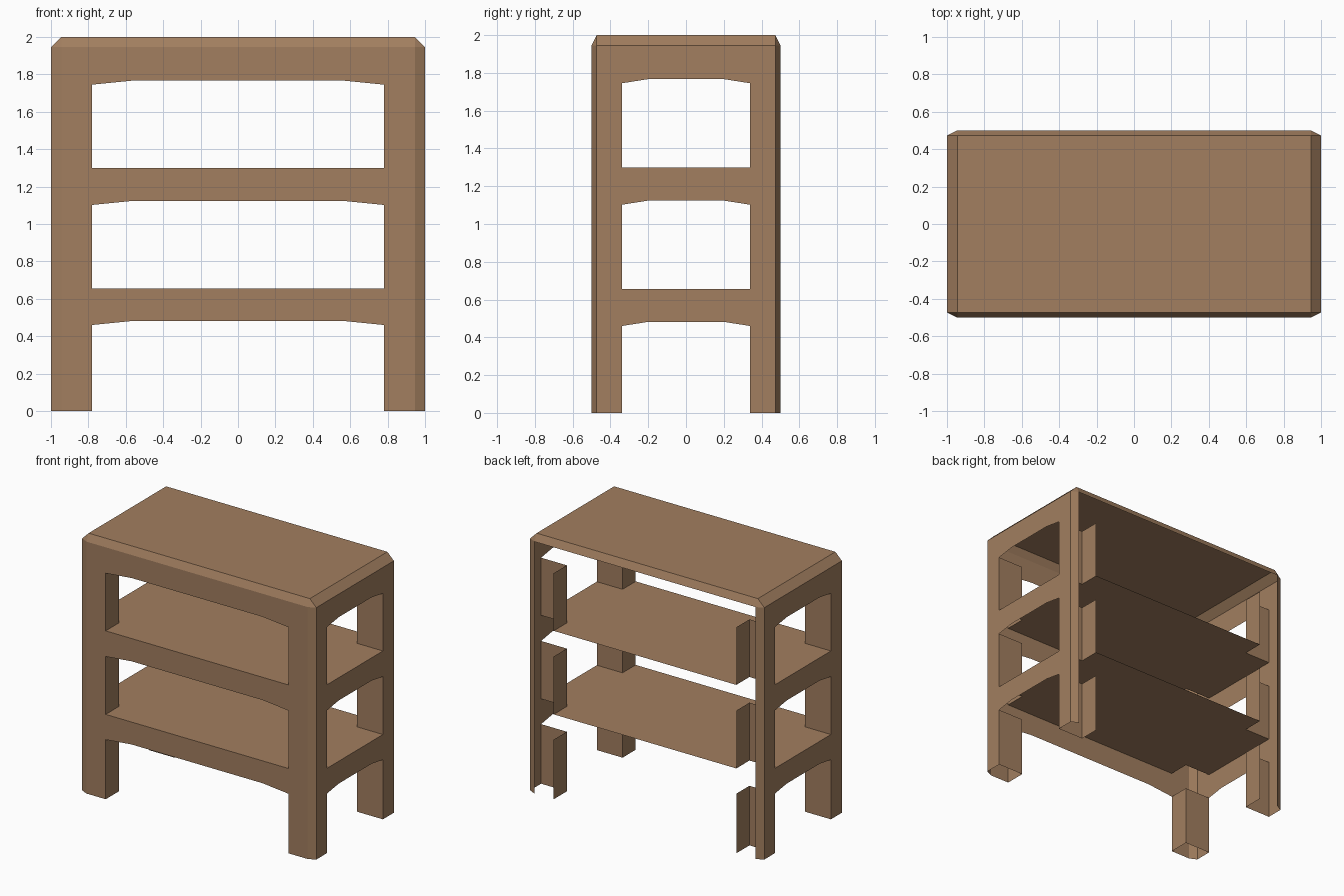
import bpy
import bmesh
from mathutils import Vector

if "Cube" in bpy.data.objects:
    bpy.data.objects.remove(bpy.data.objects["Cube"])

wood = bpy.data.materials.new("wood")
wood.diffuse_color = (0.36, 0.21, 0.115, 1)
wood.use_nodes = True
wood.node_tree.nodes["Principled BSDF"].inputs["Base Color"].default_value = wood.diffuse_color

X, Y, H = 1.0, 0.5, 2.0              # outer half sizes and height
CX, CY, CZ = 0.945, 0.473, 1.945     # where the chamfers begin
LX, LY = 0.78, 0.34                  # inner edges of the legs
AX, AY = 0.56, 0.20                  # flat part of the arches
RAILS = [(0.46, 0.482, 0.655), (1.102, 1.124, 1.30), (1.745, 1.767, CZ)]
GAPS = [(0, 0.46), (0.655, 1.102), (1.30, 1.745)]
SIGNS = (-1, 1)


def build(name, faces):
    """Make an object from (points, facing direction) pairs."""
    bm = bmesh.new()
    for pts, facing in faces:
        f = bm.faces.new([bm.verts.new(p) for p in pts])
        f.normal_update()
        if f.normal.dot(Vector(facing)) < 0:
            f.normal_flip()
    bmesh.ops.remove_doubles(bm, verts=bm.verts, dist=0.0001)
    mesh = bpy.data.meshes.new(name)
    bm.to_mesh(mesh)
    bm.free()
    mesh.materials.append(wood)
    obj = bpy.data.objects.new(name, mesh)
    bpy.context.collection.objects.link(obj)


def panel(name, outer, leg, arch, place, facing):
    """Two uprights and three arched rails in one plane."""
    shapes = []
    for s in SIGNS:
        shapes.append([(s * leg, 0), (s * outer, 0), (s * outer, CZ), (s * leg, CZ)])
    for low, mid, top in RAILS:
        shapes.append([(-leg, low), (-arch, mid), (arch, mid), (leg, low),
                       (leg, top), (-leg, top)])
    build(name, [([place(u, z) for u, z in shape], facing) for shape in shapes])


# Front and side panels; the back is open
panel("front_panel", CX, LX, AX, lambda u, z: (u, -Y, z), (0, -1, 0))
panel("right_panel", CY, LY, AY, lambda u, z: (X, u, z), (1, 0, 0))
panel("left_panel", CY, LY, AY, lambda u, z: (-X, u, z), (-1, 0, 0))

# Table top with bevelled rim and clipped corners
top = [([(-CX, -CY, H), (CX, -CY, H), (CX, CY, H), (-CX, CY, H)], (0, 0, 1))]
for s in SIGNS:
    top.append(([(-CX, s * CY, H), (CX, s * CY, H), (CX, s * Y, CZ), (-CX, s * Y, CZ)], (0, s, 1)))
    top.append(([(s * CX, -CY, H), (s * CX, CY, H), (s * X, CY, CZ), (s * X, -CY, CZ)], (s, 0, 1)))
    for t in SIGNS:
        top.append(([(s * CX, t * CY, H), (s * X, t * CY, CZ), (s * CX, t * Y, CZ)], (s, t, 1)))
build("table_top", top)

# Bevelled vertical corners and the inner linings of each leg
corners, linings = [], []
for s in SIGNS:
    for t in SIGNS:
        corners.append(([(s * CX, t * Y, 0), (s * X, t * CY, 0),
                         (s * X, t * CY, CZ), (s * CX, t * Y, CZ)], (s, t, 0)))
        for a, b in GAPS:
            linings.append(([(s * LX, t * LY, a), (s * LX, t * Y, a),
                             (s * LX, t * Y, b), (s * LX, t * LY, b)], (-s, 0, 0)))
            linings.append(([(s * LX, t * LY, a), (s * X, t * LY, a),
                             (s * X, t * LY, b), (s * LX, t * LY, b)], (0, -t, 0)))
build("corner_bevels", corners)
build("leg_linings", linings)

# Two shelves, notched around the legs
outline = [(-LX, -Y), (LX, -Y), (LX, -LY), (X, -LY), (X, LY), (LX, LY),
           (LX, Y), (-LX, Y), (-LX, LY), (-X, LY), (-X, -LY), (-LX, -LY)]
for name, z in (("lower_shelf", 0.655), ("upper_shelf", 1.30)):
    build(name, [([(x, y, z) for x, y in outline], (0, 0, 1))])
